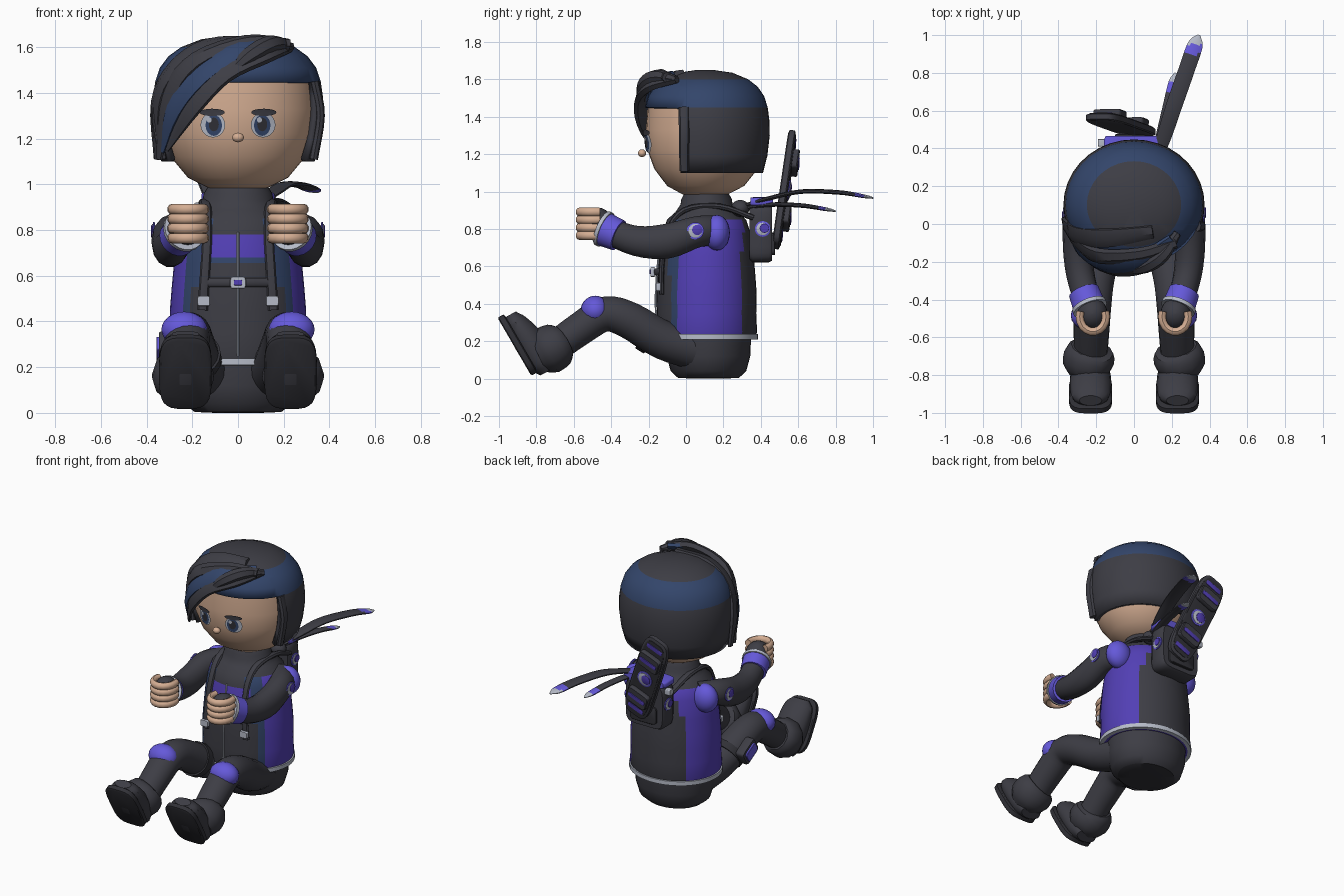
import bpy, bmesh, math
from mathutils import Vector, Matrix

if bpy.data.objects.get("Cube"):
    bpy.data.objects.remove(bpy.data.objects["Cube"])


def material(name, r, g, b):
    m = bpy.data.materials.new(name)
    m.use_nodes = True
    m.diffuse_color = (r, g, b, 1)
    m.node_tree.nodes["Principled BSDF"].inputs["Base Color"].default_value = (r, g, b, 1)
    return m


CHAR = material("charcoal", .047, .047, .059)
BLACK = material("sole black", .03, .03, .037)
NAVY = material("navy", .033, .06, .145)
PURPLE = material("purple", .085, .05, .46)
VIOLET = material("bright violet", .13, .1, .7)
LIGHT = material("light grey", .47, .5, .58)
SKIN = material("skin", .66, .42, .29)
parts = []
X, Y, Z = Vector((1, 0, 0)), Vector((0, 1, 0)), Vector((0, 0, 1))


def mesh(name, verts, faces, mats, rule=None):
    """Make an object; the rule picks a material from a face centre."""
    me = bpy.data.meshes.new(name)
    me.from_pydata([tuple(v) for v in verts], [], faces)
    bm = bmesh.new()
    bm.from_mesh(me)
    bmesh.ops.recalc_face_normals(bm, faces=bm.faces)
    bm.to_mesh(me)
    bm.free()
    for m in mats if isinstance(mats, tuple) else (mats,):
        me.materials.append(m)
    if rule:
        for p in me.polygons:
            p.material_index = rule(p.center)
    ob = bpy.data.objects.new(name, me)
    bpy.context.collection.objects.link(ob)
    parts.append(ob)
    return ob


def loft(name, rings, mats, rule=None, cap=(True, True)):
    n = len(rings[0])
    faces = [(i * n + j, i * n + (j + 1) % n, (i + 1) * n + (j + 1) % n, (i + 1) * n + j)
             for i in range(len(rings) - 1) for j in range(n)]
    last = (len(rings) - 1) * n
    if cap[0]:
        faces.append(tuple(range(n)))
    if cap[1]:
        faces.append(tuple(range(last, last + n)))
    return mesh(name, [v for r in rings for v in r], faces, mats, rule)


def lathe(name, profile, mats, rule=None, cy=0, depth=1, front=1, n=36, cap=(True, True)):
    """Profile of (radius, height); depth scales y, front scales the front half."""
    rings = []
    for r, z in profile:
        ring = []
        for j in range(n):
            a = math.tau * j / n
            y = r * depth * math.sin(a)
            ring.append((r * math.cos(a), cy + y * (front if y < 0 else 1), z))
        rings.append(ring)
    return loft(name, rings, mats, rule, cap)


def tube(name, pts, mats, ref=X, side=1, n=14, steps=4, rule=None, centre=None):
    """Smooth path of (x, y, z, radius along ref, other radius)."""
    p = [Vector((*q, q[3])) if len(q) == 4 else Vector(q) for q in pts]
    p = [2 * p[0] - p[1]] + p + [2 * p[-1] - p[-2]]
    path = []
    for i in range(1, len(p) - 2):
        a, b, c, d = p[i - 1:i + 3]
        for k in range(steps):
            t = k / steps
            path.append(.5 * (2 * b + (c - a) * t + (2 * a - 5 * b + 4 * c - d) * t ** 2
                              + (3 * b - a - 3 * c + d) * t ** 3))
    path.append(p[-2])
    pos = [Vector(q[:3]) for q in path]
    rings = []
    for i, q in enumerate(path):
        t = (pos[min(i + 1, len(pos) - 1)] - pos[max(i - 1, 0)]).normalized()
        r = pos[i] - centre if centre else ref
        u = (r - t * r.dot(t)).normalized()
        v = t.cross(u)
        ring = [pos[i] + u * q[3] * math.cos(math.tau * j / n) + v * q[4] * math.sin(math.tau * j / n)
                for j in range(n)]
        rings.append([(w.x * side, w.y, w.z) for w in ring])
    return loft(name, rings, mats, rule)


def ball(name, loc, size, mat):
    arc = [math.pi * i / 12 for i in range(13)]
    ob = lathe(name, [(max(math.sin(a), .01), -math.cos(a)) for a in arc], mat, n=20)
    ob.data.transform(Matrix.Translation(loc) @ Matrix.Diagonal((*size, 1)))
    return ob


def slab(name, size, mat, frame, power=.3, n=28):
    """Rounded plate in a frame: half width, half length, half thickness."""
    w, h, t = size
    bend = lambda c: math.copysign(abs(c) ** power, c)
    out = [(w * bend(math.cos(math.tau * (j + .5) / n)), h * bend(math.sin(math.tau * (j + .5) / n)))
           for j in range(n)]
    ob = loft(name, [[(x * k, y * k, z) for x, y in out]
                     for z, k in ((-t, .94), (-t * .7, 1), (t * .7, 1), (t, .94))], mat)
    ob.data.transform(frame)
    return ob


def frame(loc, normal, up=Z):
    n = Vector(normal).normalized()
    u = (up - n * up.dot(n)).normalized()
    return Matrix.Translation(loc) @ Matrix((u.cross(n), u, n)).transposed().to_4x4()


def emblem(name, fr, r):
    for label, size, mat, x, z in (("disc", r, VIOLET, 0, 0), ("moon", r * .8, LIGHT, 0, .004),
                                   ("shade", r * .6, PURPLE, r * .22, .008)):
        slab(name + "_" + label, (size, size, .004), mat, fr @ Matrix.Translation((x, r * .1 * (z > .005), z)), 1)


# Head, with a helper that finds the front of the face
FACE = [(.03, .97), (.13, .985), (.22, 1.03), (.295, 1.12), (.335, 1.22), (.345, 1.33), (.335, 1.46), (.2, 1.55)]
lathe("head", FACE, SKIN, cy=.1, front=.95, depth=.96)


def face_point(x, z, lift):
    for (r0, z0), (r1, z1) in zip(FACE, FACE[1:]):
        if z0 <= z <= z1:
            r = r0 + (r1 - r0) * (z - z0) / (z1 - z0)
    return (x, .1 - .95 * math.sqrt(r * r - x * x) - lift, z)


def face_patch(name, x, z, w, h, mat, lift):
    n = 20
    rim = [face_point(x + w * math.cos(math.tau * j / n), z + h * math.sin(math.tau * j / n), lift) for j in range(n)]
    mesh(name, rim + [face_point(x, z, lift)], [(j, (j + 1) % n, n) for j in range(n)], mat)


for s in (1, -1):
    face_patch("eye_white", s * .11, 1.26, .054, .055, LIGHT, .004)
    face_patch("iris", s * .106, 1.258, .036, .046, NAVY, .006)
    face_patch("pupil", s * .106, 1.262, .022, .03, BLACK, .008)
    face_patch("eye_glint", s * .11 - .016, 1.282, .011, .012, LIGHT, .0095)
    face_patch("eyelid", s * .113, 1.315, .055, .016, CHAR, .009)
ball("nose", (0, -.235, 1.205), (.026, .022, .021), SKIN)

# Hair cap: cut open in front of the ears and below the fringe line
hair = lathe("hair_cap", [(.335, 1.1), (.36, 1.19), (.374, 1.3), (.372, 1.38), (.362, 1.45), (.342, 1.51),
                          (.305, 1.56), (.25, 1.6), (.16, 1.635), (.05, 1.65)], (CHAR, NAVY),
             lambda c: int(1.45 < c.z < 1.595), cy=.1, depth=.93, front=.95, cap=(False, True))
bm = bmesh.new()
bm.from_mesh(hair.data)
bmesh.ops.bisect_plane(bm, geom=bm.verts[:] + bm.edges[:] + bm.faces[:], plane_co=(0, -.03, 0), plane_no=Y)
bmesh.ops.delete(bm, geom=[f for f in bm.faces if f.calc_center_median().y < -.03
                           and f.calc_center_median().z < 1.45], context='FACES')
bm.to_mesh(hair.data)
bm.free()
shell = hair.modifiers.new("thickness", 'SOLIDIFY')
shell.thickness = .03
shell.offset = -1

# Swept fringe locks and sideburns
locks = [
    (CHAR, [(.23, -.05, 1.6, .025, .02), (.12, -.19, 1.57, .03, .045), (-.06, -.245, 1.49, .025, .055),
            (-.2, -.215, 1.34, .02, .05), (-.31, -.1, 1.15, .006, .01)]),
    (NAVY, [(.2, -.08, 1.62, .02, .03), (.02, -.2, 1.59, .025, .05), (-.16, -.22, 1.47, .025, .05),
            (-.28, -.15, 1.32, .02, .05), (-.33, -.07, 1.14, .006, .01)]),
    (CHAR, [(.22, -.1, 1.61, .03, .03), (.04, -.16, 1.62, .03, .04), (-.18, -.17, 1.54, .03, .05),
            (-.3, -.1, 1.38, .025, .06), (-.345, -.04, 1.11, .01, .02)]),
    (CHAR, [(.1, -.04, 1.625, .025, .04), (-.13, -.07, 1.6, .03, .06), (-.28, -.06, 1.5, .03, .06),
            (-.355, -.02, 1.35, .02, .06), (-.35, .01, 1.11, .015, .04)])]
for mat, pts in locks:
    tube("fringe_lock", pts, mat, n=6, centre=Vector((0, .12, 1.28)))
tube("fringe_tuft", [(.23, -.05, 1.6, .02, .02), (.15, -.16, 1.61, .045, .04), (.05, -.225, 1.56, .04, .04),
                     (-.06, -.25, 1.47, .008, .01)], CHAR, n=7, centre=Vector((0, .12, 1.28)))
for s in (1, -1):
    tube("sideburn", [(.335, -.01, 1.45, .02, .03), (.36, -.01, 1.3, .02, .028), (.33, -.01, 1.11, .02, .025)],
         CHAR, side=s, n=8)

# Jacket with coloured side panels and chest band
COAT = [(.285, .21), (.3, .25), (.295, .35), (.298, .45), (.29, .55), (.28, .655), (.277, .68), (.26, .78),
        (.235, .85), (.185, .89), (.155, .93), (.15, .96), (.125, 1)]


def coat_colour(c):
    if c.z < .85 and -.03 < c.y < .3:
        return 1
    if c.z < .85 and -.085 < c.y < -.03 or c.y < 0 and .655 < c.z < .68:
        return 2
    return int(c.y < 0 and .68 < c.z < .78)


lathe("jacket", COAT, (CHAR, PURPLE, NAVY), coat_colour, cy=.11, depth=.9, n=40)
lathe("jacket_hem", [(.28, .208), (.305, .21), (.305, .238), (.28, .24)], LIGHT, cy=.11, depth=.9, n=40,
      cap=(False, False))
lathe("pelvis", [(.1, 0), (.19, .004), (.235, .04), (.26, .12), (.265, .22)], (CHAR, BLACK),
      lambda c: int(c.z < .003), cy=.12, depth=.86)
tube("zipper", [(0, -.158, .25, .006), (0, -.162, .45, .006), (0, -.147, .65, .006), (0, -.125, .79, .006)], LIGHT, n=6)
tube("chest_strap", [(-.15, -.125, .57, .012, .02), (0, -.163, .57, .012, .02), (.15, -.125, .57, .012, .02)], CHAR, ref=Y)
slab("chest_buckle", (.034, .026, .012), LIGHT, frame((0, -.178, .57), -Y))
slab("buckle_inset", (.018, .012, .004), PURPLE, frame((0, -.191, .57), -Y))

for s in (1, -1):
    # Harness
    tube("harness_strap", [(.155, -.13, .45, .024, .014), (.145, -.13, .6, .022, .014), (.135, -.1, .78, .022, .014),
                           (.14, -.01, .9, .024, .016), (.15, .18, .92, .024, .016), (.14, .36, .86, .024, .016)],
         CHAR, side=s, n=8)
    slab("strap_buckle", (.028, .022, .012), LIGHT, frame((s * .15, -.148, .49), -Y))

    # Arms
    tube("sleeve", [(.21, .17, .79, .085), (.285, .06, .785, .083, .085), (.297, -.1, .735, .08, .095),
                    (.285, -.26, .735, .075, .083), (.245, -.42, .79, .07)], CHAR, side=s)
    ball("shoulder_pad", (s * .265, .165, .78), (.088, .07, .095), VIOLET)
    emblem("sleeve_emblem", frame((s * .368, .05, .79), (s, 0, 0)), .046)
    tube("cuff", [(.265, -.36, .765, .083, .085), (.235, -.44, .8, .088, .092)], VIOLET, side=s, n=20)
    tube("cuff_trim", [(.239, -.43, .796, .094, .098), (.232, -.448, .804, .094, .098)], LIGHT, side=s, n=20)
    ball("glove", (s * .22, -.475, .825), (.08, .085, .09), CHAR)
    for i in range(4):
        arc = [math.radians(a) for a in range(-20, 201, 20)]
        tube("finger", [(.218 + .07 * math.cos(a), -.49 - .08 * math.sin(a), .765 + .042 * i, .024, .022) for a in arc],
             SKIN, ref=Z, side=s, n=10, steps=1)

    # Legs and boots
    tube("trouser_leg", [(.13, .1, .14, .11), (.175, -.12, .205, .11, .105), (.21, -.3, .31, .105, .1),
                         (.22, -.43, .345, .1, .095), (.225, -.56, .27, .095, .09), (.23, -.74, .14, .085)],
         CHAR, side=s, n=18)
    ball("knee_pad", (s * .235, -.485, .365), (.1, .078, .078), VIOLET)
    tube("boot_cuff", [(.235, -.655, .2, .1, .095), (.24, -.68, .185, .13, .12), (.24, -.74, .15, .135, .13),
                       (.24, -.79, .125, .105, .1)], CHAR, side=s, n=12, steps=2)
    tube("boot_foot", [(.23, -.745, .035, .07, .04), (.23, -.775, .09, .1, .075), (.23, -.84, .2, .11, .085),
                       (.23, -.91, .3, .1, .06), (.23, -.935, .345, .06, .03)], CHAR, side=s, n=14)
    slab("boot_sole", (.115, .18, .02), BLACK, frame((s * .23, -.9, .18), (0, -.86, -.5)), .55)

# Thigh pouch on one leg
tube("thigh_band", [(-.185, -.17, .23, .115, .113), (-.19, -.21, .255, .115, .113)], BLACK, n=18)
pouch = frame((-.315, -.22, .28), -X, Vector((0, -.85, .5)))
slab("pouch", (.055, .075, .03), CHAR, pouch)
slab("pouch_flap", (.035, .055, .008), VIOLET, pouch @ Matrix.Translation((0, 0, .034)))

# Small backpack
slab("backpack", (.15, .16, .06), CHAR, frame((0, .4, .78), Y), .35)
slab("backpack_flap", (.16, .025, .06), VIOLET, frame((0, .405, .945), Y), .4)
slab("backpack_pocket", (.1, .06, .015), BLACK, frame((0, .462, .72), Y))
for s in (1, -1):
    emblem("backpack_emblem", frame((s * .151, .41, .8), (s, 0, 0)), .042)
slab("backpack_clip", (.02, .02, .02), LIGHT, frame((-.17, .43, .9), -X))

# Tilted board carried on the back
board = frame((-.07, .525, 1.01), (.04, 1, -.13), Vector((-.37, .13, .92)))
slab("board_deck", (.1, .33, .02), CHAR, board, .45)
slab("board_trim", (.085, .31, .004), BLACK, board @ Matrix.Translation((0, 0, .02)), .45)
for e in (1, -1):
    slab("board_block", (.08, .055, .02), CHAR, board @ Matrix.Translation((0, e * .16, .035)))
    slab("board_stripe", (.065, .014, .004), PURPLE, board @ Matrix.Translation((0, e * .16, .056)))
    slab("board_end_stripe", (.06, .016, .004), PURPLE, board @ Matrix.Translation((0, e * .265, .023)))
emblem("board_emblem", board @ Matrix.Translation((0, 0, .026)), .055)

# Scarf knot and trailing tails with striped tips
ball("scarf_knot", (.1, .29, .91), (.06, .05, .045), CHAR)
for reach, pts in ((.98, [(.1, .3, .92, .012, .025), (.155, .45, .965, .012, .04), (.21, .62, 1, .012, .045),
                          (.28, .82, .995, .012, .045), (.325, .95, .975, .01, .042), (.345, 1, .965, .004, .008)]),
                   (.78, [(.1, .3, .91, .012, .025), (.14, .45, .93, .012, .03), (.18, .62, .925, .012, .03),
                          (.21, .75, .905, .01, .028), (.22, .8, .895, .004, .006)])):
    tube("scarf_tail", pts, (CHAR, VIOLET, LIGHT), ref=Z, n=10, steps=6,
         rule=lambda c: 2 if c.y > reach - .03 else int(c.y > reach - .08))

for ob in parts:
    ob.select_set(True)
bpy.context.view_layer.objects.active = parts[0]
bpy.ops.object.shade_smooth_by_angle(angle=math.radians(38))
